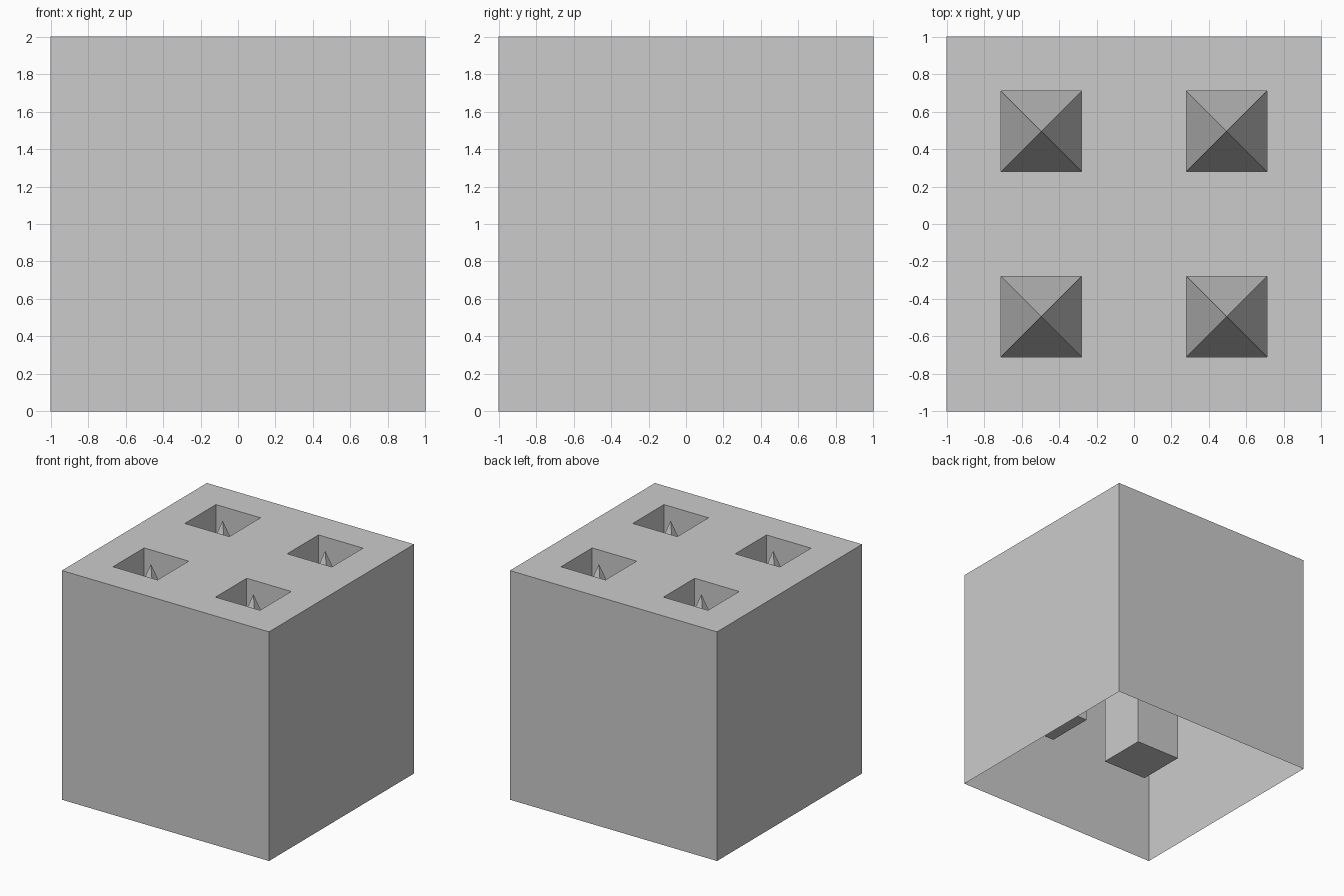
import bpy, bmesh

if "Cube" in bpy.data.objects:
    bpy.data.objects.remove(bpy.data.objects["Cube"])

INNER, OUTER = 0.28, 0.71      # hole edges measured from the centre
TOP, LEDGE, FLOOR = 2.0, 1.28, 0.56   # rim / spike base / shaft floor heights


def make_object(name, bm):
    bmesh.ops.remove_doubles(bm, verts=bm.verts, dist=1e-5)
    mesh = bpy.data.meshes.new(name)
    bm.to_mesh(mesh)
    bm.free()
    obj = bpy.data.objects.new(name, mesh)
    bpy.context.collection.objects.link(obj)
    return obj


def ring(bm, x0, x1, y0, y1, z):
    return [bm.verts.new((x, y, z)) for x, y in ((x0, y0), (x1, y0), (x1, y1), (x0, y1))]


def bridge(bm, low, high, flip=False):
    for i in range(4):
        j = (i + 1) % 4
        quad = [low[i], low[j], high[j], high[i]]
        bm.faces.new(quad[::-1] if flip else quad)


# Thin shell: four sides, open underneath, top plate with four square openings
bm = bmesh.new()
bridge(bm, ring(bm, -1, 1, -1, 1, 0), ring(bm, -1, 1, -1, 1, TOP))
cuts = [-1, -OUTER, -INNER, INNER, OUTER, 1]
for i in range(5):
    for j in range(5):
        if i in (1, 3) and j in (1, 3):
            continue
        bm.faces.new(ring(bm, cuts[i], cuts[i + 1], cuts[j], cuts[j + 1], TOP))
make_object("box_shell", bm)

# Square shafts hanging below each opening, each with a spike rising to the rim
mid, half = (INNER + OUTER) / 2, (OUTER - INNER) / 2
for sx, side in ((-1, "left"), (1, "right")):
    for sy, end in ((-1, "front"), (1, "back")):
        cx, cy = sx * mid, sy * mid
        span = (cx - half, cx + half, cy - half, cy + half)
        bm = bmesh.new()
        rim, ledge, floor = (ring(bm, *span, z) for z in (TOP, LEDGE, FLOOR))
        bridge(bm, ledge, rim, flip=True)
        bridge(bm, floor, ledge)
        bm.faces.new(floor[::-1])
        tip = bm.verts.new((cx, cy, TOP))
        for i in range(4):
            bm.faces.new((ledge[i], ledge[(i + 1) % 4], tip))
        make_object(f"spiked_shaft_{end}_{side}", bm)
